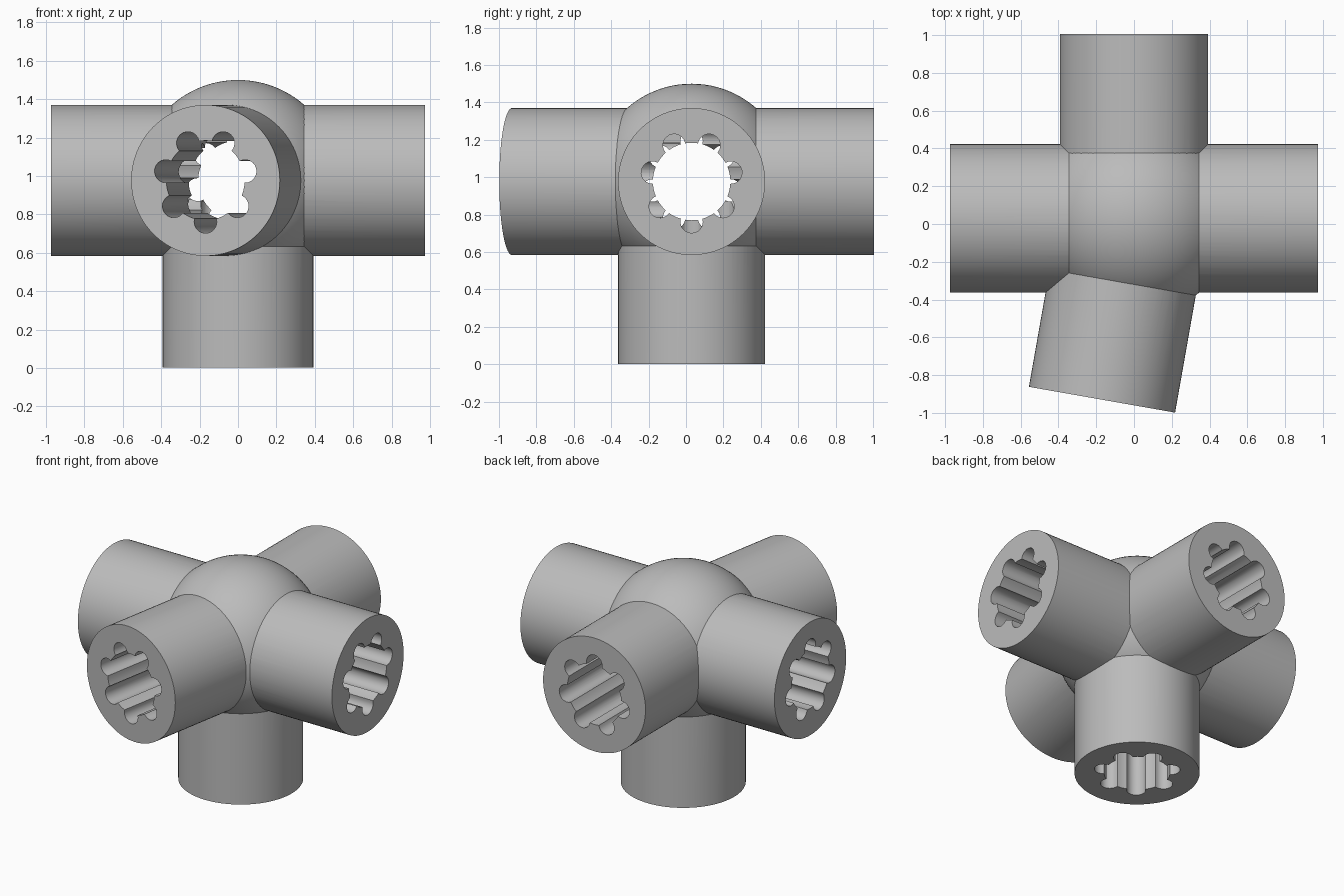
import bpy
import bmesh
from math import sin, cos, radians, pi
from mathutils import Vector, Matrix

cube = bpy.data.objects.get("Cube")
if cube:
    bpy.data.objects.remove(cube, do_unlink=True)

HUB = Vector((0, 0.03, 0.977))
HUB_RADIUS, TUBE_RADIUS, REACH = 0.523, 0.393, 0.975
BORE, LOBE_CENTRE, LOBE_RADIUS, LOBES = 0.207, 0.215, 0.06, 7

grey = bpy.data.materials.new("plain grey")
grey.use_nodes = True
grey.diffuse_color = (0.5, 0.5, 0.5, 1)
grey.node_tree.nodes["Principled BSDF"].inputs["Base Color"].default_value = (0.5, 0.5, 0.5, 1)


def make_object(name, bm):
    bmesh.ops.recalc_face_normals(bm, faces=bm.faces)
    mesh = bpy.data.meshes.new(name)
    bm.to_mesh(mesh)
    bm.free()
    mesh.materials.append(grey)
    obj = bpy.data.objects.new(name, mesh)
    bpy.context.collection.objects.link(obj)
    return obj


def prism(name, profile, start, end, frame):
    """Extrude a closed profile along the local z axis of a frame."""
    bm = bmesh.new()
    rings = [[bm.verts.new(frame @ Vector((x, y, z))) for x, y in profile] for z in (start, end)]
    bm.faces.new(rings[0])
    bm.faces.new(rings[1])
    for i in range(len(profile)):
        bm.faces.new((rings[0][i - 1], rings[0][i], rings[1][i], rings[1][i - 1]))
    return make_object(name, bm)


def combine(target, other, operation):
    mod = target.modifiers.new(operation.title(), 'BOOLEAN')
    mod.operation, mod.solver, mod.object = operation, 'EXACT', other
    bpy.context.view_layer.objects.active = target
    bpy.ops.object.modifier_apply(modifier=mod.name)
    bpy.data.objects.remove(other, do_unlink=True)


def lobed_profile():
    """Round bore with evenly spaced rounded grooves."""
    points = []
    pitch, sweep, edge = 2 * pi / LOBES, radians(105.7), radians(16.2)
    for k in range(LOBES):
        base = k * pitch
        for i in range(13):
            a = base - sweep + 2 * sweep * i / 12
            points.append((LOBE_CENTRE * cos(base) + LOBE_RADIUS * cos(a),
                           LOBE_CENTRE * sin(base) + LOBE_RADIUS * sin(a)))
        for i in range(1, 4):
            a = base + edge + (pitch - 2 * edge) * i / 4
            points.append((BORE * cos(a), BORE * sin(a)))
    return points


# Tube directions, each with the direction its first groove points
tilt = radians(10)
tubes = {
    "left": ((1, 0, 0), (0, 0, -1)),
    "right": ((-1, 0, 0), (0, 0, 1)),
    "back": ((0, 1, 0), (0, 0, 1)),
    "front": ((-sin(tilt), -cos(tilt), 0), (0, 0, -1)),
    "bottom": ((0, 0, -1), (-1, 0, 0)),
}


def tube_frame(direction, groove):
    d, u = Vector(direction), Vector(groove)
    turn = Matrix((u, d.cross(u), d)).transposed().to_4x4()
    return Matrix.Translation(HUB) @ turn


# Ball at the centre
bm = bmesh.new()
bmesh.ops.create_uvsphere(bm, u_segments=96, v_segments=48, radius=HUB_RADIUS,
                          matrix=Matrix.Translation(HUB))
hub = make_object("tube_connector", bm)

# Outer tubes, then the grooved bores that meet in the centre
circle = [(TUBE_RADIUS * cos(2 * pi * i / 96), TUBE_RADIUS * sin(2 * pi * i / 96)) for i in range(96)]
for name, axes in tubes.items():
    combine(hub, prism(name + "_tube", circle, 0, REACH, tube_frame(*axes)), 'UNION')
for name, axes in tubes.items():
    combine(hub, prism(name + "_bore", lobed_profile(), -0.005, REACH + 0.1, tube_frame(*axes)), 'DIFFERENCE')

bpy.ops.object.select_all(action='DESELECT')
hub.select_set(True)
bpy.context.view_layer.objects.active = hub
bpy.ops.object.shade_smooth_by_angle(angle=radians(25))
